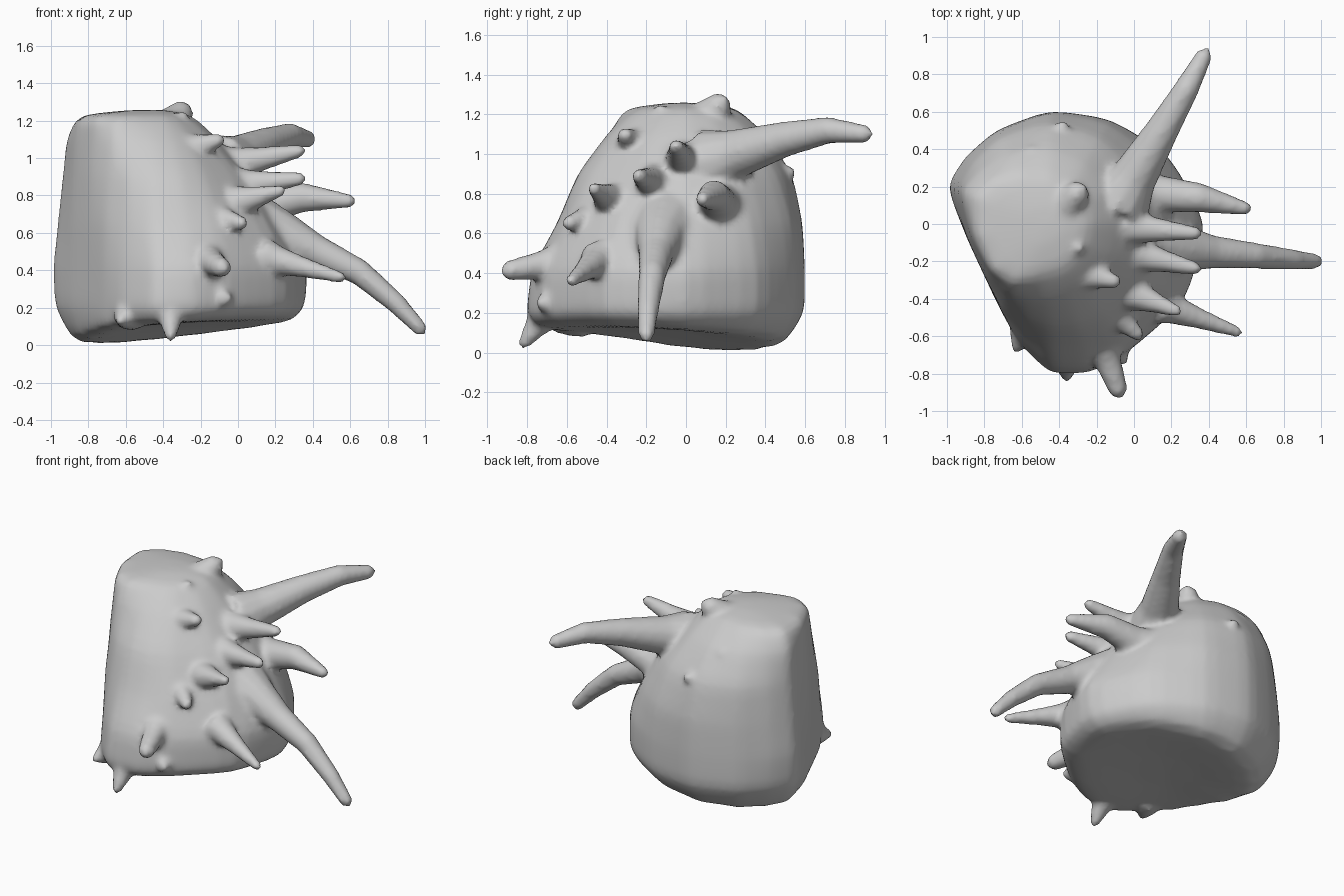
import bpy
import bmesh
from math import cos, sin, radians, tau
from mathutils import Vector

default_cube = bpy.data.objects.get("Cube")
if default_cube:
    bpy.data.objects.remove(default_cube, do_unlink=True)

# Plain grey clay
clay = bpy.data.materials.new("grey_clay")
clay.use_nodes = True
grey = (0.6, 0.6, 0.6, 1)
clay.diffuse_color = grey
clay.node_tree.nodes["Principled BSDF"].inputs["Base Color"].default_value = grey

bm = bmesh.new()


def loft(rings, low_cap, high_cap):
    """Skin a stack of closed rings and close both ends with a fan."""
    loops = [[bm.verts.new(point) for point in ring] for ring in rings]
    count = len(loops[0])
    for lower, upper in zip(loops, loops[1:]):
        for i in range(count):
            j = (i + 1) % count
            bm.faces.new((lower[i], lower[j], upper[j], upper[i]))
    low, high = bm.verts.new(low_cap), bm.verts.new(high_cap)
    for i in range(count):
        j = (i + 1) % count
        bm.faces.new((low, loops[0][j], loops[0][i]))
        bm.faces.new((high, loops[-1][i], loops[-1][j]))


def horn(points, radii):
    """Tapered round horn following a path of points."""
    path = [Vector(p) for p in points]
    rings = []
    for k, (centre, radius) in enumerate(zip(path, radii)):
        along = path[min(k + 1, len(path) - 1)] - path[max(k - 1, 0)]
        turn = along.to_track_quat("Z", "Y")
        rings.append([centre + turn @ Vector((radius * cos(a), radius * sin(a), 0))
                      for a in (tau * i / 12 for i in range(12))])
    end = (path[-1] - path[-2]).normalized() * radii[-1] * 0.9
    loft(rings, path[0], path[-1] + end)


def spike(base, tip, thick, thin):
    """Short horn with a flared root."""
    base, tip = Vector(base), Vector(tip)
    root = base - (tip - base).normalized() * 0.08
    horn([root, base, base.lerp(tip, 0.4), tip],
         [thick * 1.6, thick * 1.2, (thick + thin) * 0.58, thin])


# Body: one radius per direction at each height, with a flat cut on one side
directions = [0, 30, 60, 90, 120, 142, 160, 190, 220, 240, 255, 270, 285, 300, 330]
underside = [.74, .64, .54, .48, .44, .43, .45, .4, .42, .52, .61, .74, .77, .74, .75]
levels = {
    0.20: [.83, .74, .65, .61, .58, .57, .58, .45, .45, .53, .66, .81, .83, .81, .84],
    0.42: [.85, .74, .65, .61, .58, .58, .59, .45, .45, .53, .63, .77, .81, .8, .84],
    0.65: [.71, .67, .63, .6, .57, .56, .56, .45, .45, .52, .58, .65, .67, .69, .72],
    0.90: [.54, .54, .54, .55, .54, .53, .53, .44, .44, .48, .52, .55, .56, .55, .54],
    1.10: [.35, .35, .38, .41, .44, .47, .51, .43, .42, .44, .41, .4, .39, .38, .36],
    1.23: [.21, .21, .22, .25, .31, .38, .44, .41, .41, .37, .3, .26, .25, .23, .21],
}
middle_x = -0.45


def body_ring(radii, height):
    return [(middle_x + r * cos(radians(d)), r * sin(radians(d)), height(d))
            for d, r in zip(directions, radii)]


# The underside tilts up towards the front left and is slightly hollow
rings = [body_ring(underside, lambda d: 0.06 + 0.075 * cos(radians(d + 42)))]
rings += [body_ring(radii, lambda d: height) for height, radii in levels.items()]
loft(rings, (middle_x + 0.1, -0.1, 0.11), (middle_x, 0, 1.27))
bmesh.ops.subdivide_edges(bm, edges=bm.edges, cuts=3, use_grid_fill=True)
for step in range(3):
    bmesh.ops.smooth_vert(bm, verts=bm.verts, factor=0.5,
                          use_axis_x=True, use_axis_y=True, use_axis_z=True)

# Three long curved horns
horn([(-.08, .12, .95), (0, .25, 1), (.15, .5, 1.075), (.28, .72, 1.12), (.38, .91, 1.1)],
     [.18, .125, .09, .068, .045])
horn([(.08, -.1, .62), (.25, -.13, .58), (.42, -.15, .5), (.65, -.17, .39),
      (.85, -.19, .22), (.98, -.2, .08)], [.2, .13, .09, .07, .055, .04])
horn([(0, .17, .72), (.15, .16, .75), (.35, .14, .79), (.61, .08, .77)],
     [.15, .1, .08, .035])

# Short horns on the flank
spike((0, -.02, .97), (.34, -.05, 1.04), .075, .035)
spike((.08, -.18, .86), (.34, -.24, .89), .065, .035)
spike((.06, -.4, .78), (.24, -.47, .83), .06, .03)
spike((.22, -.46, .45), (.56, -.58, .36), .065, .03)

# Horns at the front
spike((-.14, -.73, .44), (-.08, -.9, .41), .06, .05)
spike((-.36, -.72, .18), (-.36, -.82, .04), .07, .03)
spike((-.08, -.5, .67), (.03, -.6, .65), .06, .035)
spike((-.1, -.68, .25), (-.06, -.73, .25), .06, .04)
spike((-.6, -.6, .15), (-.63, -.67, .13), .06, .03)

# Knobs on the crown and back
spike((-.21, -.28, 1.06), (-.09, -.31, 1.1), .06, .035)
spike((-.36, .1, 1.17), (-.29, .18, 1.26), .09, .06)
spike((-.33, -.12, 1.17), (-.29, -.13, 1.23), .06, .03)
spike((-.4, .46, .85), (-.38, .53, .92), .06, .03)
spike((-.55, .35, 1.03), (-.55, .4, 1.08), .06, .03)

bmesh.ops.recalc_face_normals(bm, faces=bm.faces)
mesh = bpy.data.meshes.new("horned_body")
bm.to_mesh(mesh)
bm.free()
mesh.materials.append(clay)
body = bpy.data.objects.new("horned_body", mesh)
bpy.context.collection.objects.link(body)

# Fuse the horns into the body and soften the joins
fuse = body.modifiers.new("fuse", "REMESH")
fuse.mode = "VOXEL"
fuse.voxel_size = 0.02
fuse.use_smooth_shade = True
soften = body.modifiers.new("soften", "SMOOTH")
soften.factor = 0.5
soften.iterations = 4
